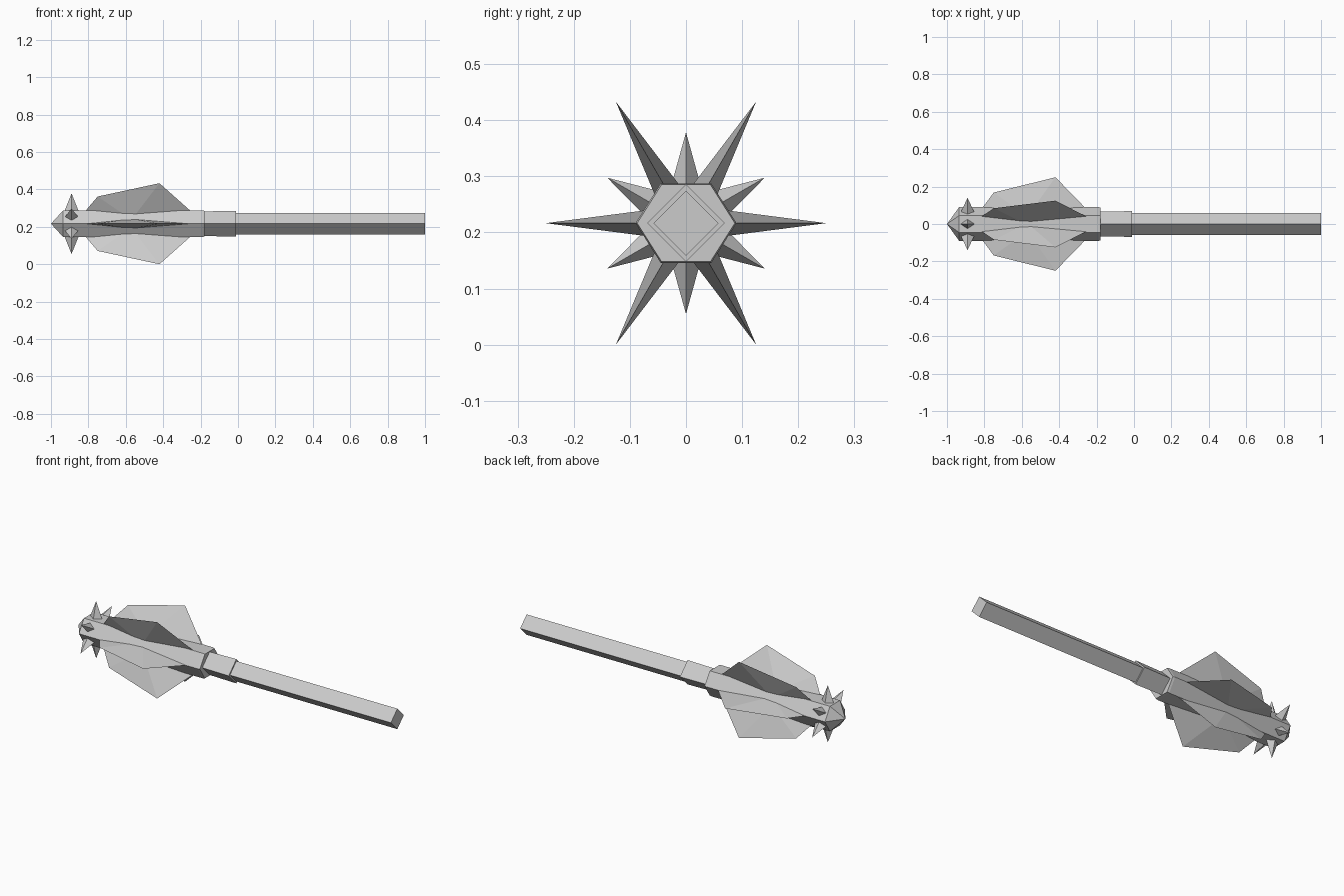
import bpy, bmesh, math
from mathutils import Matrix, Vector

if "Cube" in bpy.data.objects:
    bpy.data.objects.remove(bpy.data.objects["Cube"])

CZ = 0.2165  # height of the mace axis, which runs along x

steel = bpy.data.materials.new("grey_steel")
steel.diffuse_color = (0.6, 0.6, 0.6, 1)
steel.use_nodes = True
steel.node_tree.nodes["Principled BSDF"].inputs["Base Color"].default_value = steel.diffuse_color


def make(name, verts, faces, angle=0.0):
    """Mesh object from points, turned about the mace axis."""
    rot = Matrix.Rotation(angle, 4, 'X')
    bm = bmesh.new()
    vs = [bm.verts.new(rot @ Vector(v) + Vector((0, 0, CZ))) for v in verts]
    for f in faces:
        bm.faces.new([vs[i] for i in f])
    bmesh.ops.recalc_face_normals(bm, faces=bm.faces)
    me = bpy.data.meshes.new(name)
    bm.to_mesh(me)
    bm.free()
    me.materials.append(steel)
    ob = bpy.data.objects.new(name, me)
    bpy.context.collection.objects.link(ob)
    return ob


def prism(name, sides, rings, squash=1.0, tip=None):
    """Faceted bar through (x, radius) rings, optional point at the start."""
    verts, faces = [], []
    for x, r in rings:
        for k in range(sides):
            a = math.tau * k / sides
            verts.append((x, r * math.cos(a), r * math.sin(a) * squash))
    for j in range(len(rings) - 1):
        for k in range(sides):
            n = (k + 1) % sides
            faces.append((j * sides + k, j * sides + n,
                          (j + 1) * sides + n, (j + 1) * sides + k))
    last = (len(rings) - 1) * sides
    faces.append([last + k for k in range(sides)])
    if tip is None:
        faces.append(list(range(sides)))
    else:
        verts.append((tip, 0, 0))
        faces += [(k, (k + 1) % sides, len(verts) - 1) for k in range(sides)]
    return make(name, verts, faces)


# Square handle and collar, standing on their corners
prism("handle", 4, [(-0.05, 0.058), (1.0, 0.058)])
prism("collar", 4, [(-0.22, 0.065), (-0.01, 0.069)])

# Six-sided head with a pointed front
prism("head", 6, [(-0.935, 0.09), (-0.19, 0.09), (-0.178, 0.087)],
      squash=0.91, tip=-1.0)

for i in range(6):
    # Flange: sharp outer edge, thickest at the middle of its root
    make(f"flange_{i + 1}",
         [(-0.83, 0.06, 0), (-0.75, 0.168, 0), (-0.42, 0.25, 0),
          (-0.235, 0.06, 0), (-0.57, 0.04, 0.027), (-0.57, 0.04, -0.027)],
         [(0, 1, 4), (1, 2, 4), (2, 3, 4), (1, 0, 5), (2, 1, 5), (3, 2, 5),
          (0, 4, 5), (3, 5, 4)],
         math.radians(60 * i))
    # Four-sided spike between the flanges
    make(f"spike_{i + 1}",
         [(-0.89, 0.162, 0), (-0.935, 0.05, 0), (-0.89, 0.05, 0.031),
          (-0.845, 0.05, 0), (-0.89, 0.05, -0.031)],
         [(0, 1, 2), (0, 2, 3), (0, 3, 4), (0, 4, 1), (1, 2, 3, 4)],
         math.radians(60 * i + 30))
